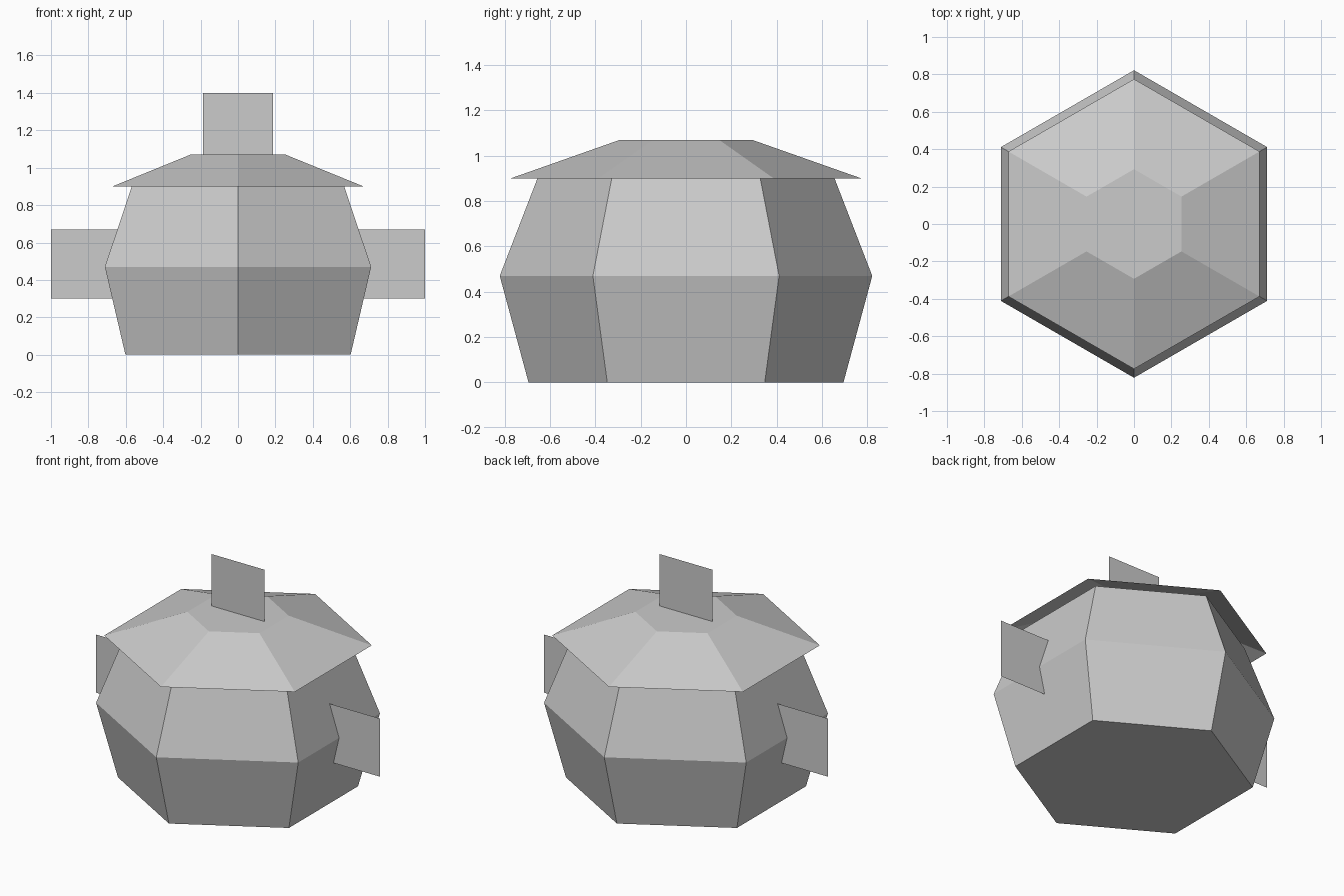
import bpy, bmesh
from math import pi, cos, sin

cube = bpy.data.objects.get("Cube")
if cube:
    bpy.data.objects.remove(cube, do_unlink=True)

grey = bpy.data.materials.new("plain grey")
grey.use_nodes = True
GREY = (0.6, 0.6, 0.6, 1)
grey.diffuse_color = GREY
grey.node_tree.nodes["Principled BSDF"].inputs["Base Color"].default_value = GREY


def add_object(name, bm):
    mesh = bpy.data.meshes.new(name)
    bm.to_mesh(mesh)
    bm.free()
    mesh.materials.append(grey)
    obj = bpy.data.objects.new(name, mesh)
    bpy.context.collection.objects.link(obj)
    return obj


def hex_shell(name, profile, cap_bottom=False, cap_top=False):
    """Six-sided shell from (radius, height) rings, with a corner facing front."""
    bm = bmesh.new()
    rings = [[bm.verts.new((r * cos(pi / 2 + i * pi / 3), r * sin(pi / 2 + i * pi / 3), z))
              for i in range(6)] for r, z in profile]
    for low, high in zip(rings, rings[1:]):
        for i in range(6):
            j = (i + 1) % 6
            bm.faces.new((low[i], low[j], high[j], high[i]))
    if cap_bottom:
        bm.faces.new(rings[0][::-1])
    if cap_top:
        bm.faces.new(rings[-1])
    return add_object(name, bm)


def flat_handle(name, x0, x1, z0, z1):
    """Single upright sheet facing front."""
    bm = bmesh.new()
    bm.faces.new([bm.verts.new((x, 0, z))
                  for x, z in ((x0, z0), (x1, z0), (x1, z1), (x0, z1))])
    return add_object(name, bm)


# Pot and its overhanging open-bottomed lid
hex_shell("pot_body", [(0.695, 0), (0.822, 0.47), (0.648, 0.92)], cap_bottom=True)
hex_shell("lid", [(0.775, 0.9), (0.293, 1.07)], cap_top=True)

# Sheet handles
flat_handle("lid_handle", -0.188, 0.188, 1.03, 1.4)
flat_handle("left_handle", 0.625, 1, 0.3, 0.67)
flat_handle("right_handle", -1, -0.625, 0.3, 0.67)
